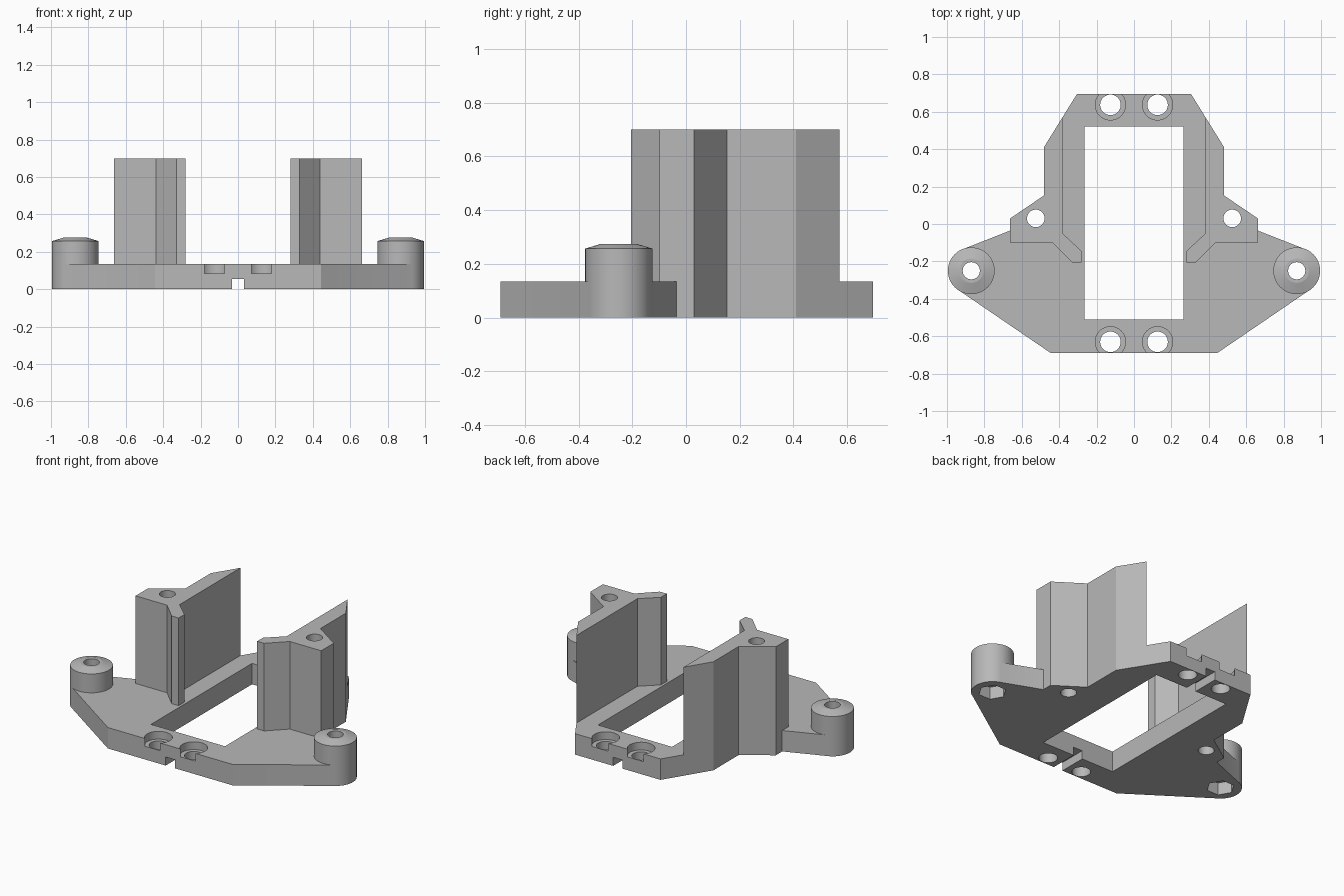
import bpy
import bmesh
import math

cube = bpy.data.objects.get("Cube")
if cube:
    bpy.data.objects.remove(cube, do_unlink=True)

PLATE_TOP = 0.135
TOWER_TOP = 0.70
BOSS = (0.87, -0.25)
BOSS_R = 0.125

grey = bpy.data.materials.new("plain grey")
grey.use_nodes = True
colour = (0.48, 0.48, 0.48, 1)
grey.diffuse_color = colour
grey.node_tree.nodes["Principled BSDF"].inputs["Base Color"].default_value = colour


def finish(name, bm):
    bmesh.ops.recalc_face_normals(bm, faces=bm.faces[:])
    mesh = bpy.data.meshes.new(name)
    bm.to_mesh(mesh)
    bm.free()
    mesh.materials.append(grey)
    obj = bpy.data.objects.new(name, mesh)
    bpy.context.collection.objects.link(obj)
    return obj


def prism(name, outline, z0, z1):
    """Extrude a flat outline between two heights."""
    bm = bmesh.new()
    base = bm.faces.new([bm.verts.new((x, y, z0)) for x, y in outline])
    top = bmesh.ops.extrude_face_region(bm, geom=[base])
    verts = [g for g in top["geom"] if isinstance(g, bmesh.types.BMVert)]
    bmesh.ops.translate(bm, verts=verts, vec=(0, 0, z1 - z0))
    return finish(name, bm)


def stack(name, centre, rings, sides=48):
    """Closed turned shape from (radius, height) rings."""
    bm = bmesh.new()
    loops = []
    for r, z in rings:
        angles = [math.tau * i / sides for i in range(sides)]
        loops.append([bm.verts.new((centre[0] + r * math.cos(a),
                                    centre[1] + r * math.sin(a), z)) for a in angles])
    for low, high in zip(loops, loops[1:]):
        for i in range(sides):
            j = (i + 1) % sides
            bm.faces.new((low[i], low[j], high[j], high[i]))
    bm.faces.new(loops[0][::-1])
    bm.faces.new(loops[-1])
    return finish(name, bm)


def rectangle(x, y0, y1):
    return [(-x, y0), (x, y0), (x, y1), (-x, y1)]


def mirrored(points, side):
    return [(side * x, y) for x, y in points]


def combine(body, tool, operation):
    mod = body.modifiers.new(operation.lower(), 'BOOLEAN')
    mod.operation = operation
    mod.solver = 'EXACT'
    mod.object = tool
    tool.hide_render = True
    bpy.context.view_layer.objects.active = body
    bpy.ops.object.modifier_apply(modifier=mod.name)
    bpy.data.objects.remove(tool, do_unlink=True)


# Base plate, one half outlined and mirrored
half = [(0.445, -0.69), (0.939, -0.353), (0.914, -0.134), (0.662, -0.035),
        (0.662, 0.03), (0.482, 0.152), (0.482, 0.41), (0.305, 0.695)]
body = prism("mounting_bracket", half + mirrored(half, -1)[::-1], 0, PLATE_TOP)

# Upright towers and screw bosses
tower = [(0.28, -0.205), (0.33, -0.205), (0.438, -0.098), (0.662, -0.098),
         (0.662, 0.03), (0.482, 0.152), (0.482, 0.41), (0.382, 0.571),
         (0.382, -0.05), (0.28, -0.145)]
for side in (-1, 1):
    combine(body, prism("tower", mirrored(tower, side), 0, TOWER_TOP), 'UNION')
    centre = (side * BOSS[0], BOSS[1])
    rings = [(BOSS_R, 0), (BOSS_R, 0.257), (0.065, 0.275)]
    combine(body, stack("boss", centre, rings), 'UNION')

# Window opening and the groove under the plate
combine(body, prism("window", rectangle(0.264, -0.51, 0.52), -0.1, 0.3), 'DIFFERENCE')
combine(body, prism("groove", rectangle(0.033, -1, 1), -0.1, 0.055), 'DIFFERENCE')

# Tower holes, boss holes with nut pockets, and counterbored plate holes
for side in (-1, 1):
    boss = (side * BOSS[0], BOSS[1])
    cutters = [
        stack("tower_hole", (side * 0.525, 0.03), [(0.047, -0.1), (0.047, 0.9)], 32),
        stack("boss_hole", boss, [(0.046, -0.1), (0.046, 0.5)], 32),
        stack("nut_pocket", boss, [(0.083, -0.1), (0.083, 0.08)], 6),
    ]
    for y in (-0.63, 0.637):
        spot = (side * 0.126, y)
        cutters.append(stack("plate_hole", spot, [(0.055, -0.1), (0.055, 0.3)], 32))
        cutters.append(stack("counterbore", spot, [(0.081, 0.085), (0.081, 0.3)], 48))
    for cutter in cutters:
        combine(body, cutter, 'DIFFERENCE')

# Smooth the round walls, keep the edges crisp
bpy.ops.object.select_all(action='DESELECT')
body.select_set(True)
bpy.context.view_layer.objects.active = body
bpy.ops.object.shade_smooth_by_angle(angle=math.radians(15))
